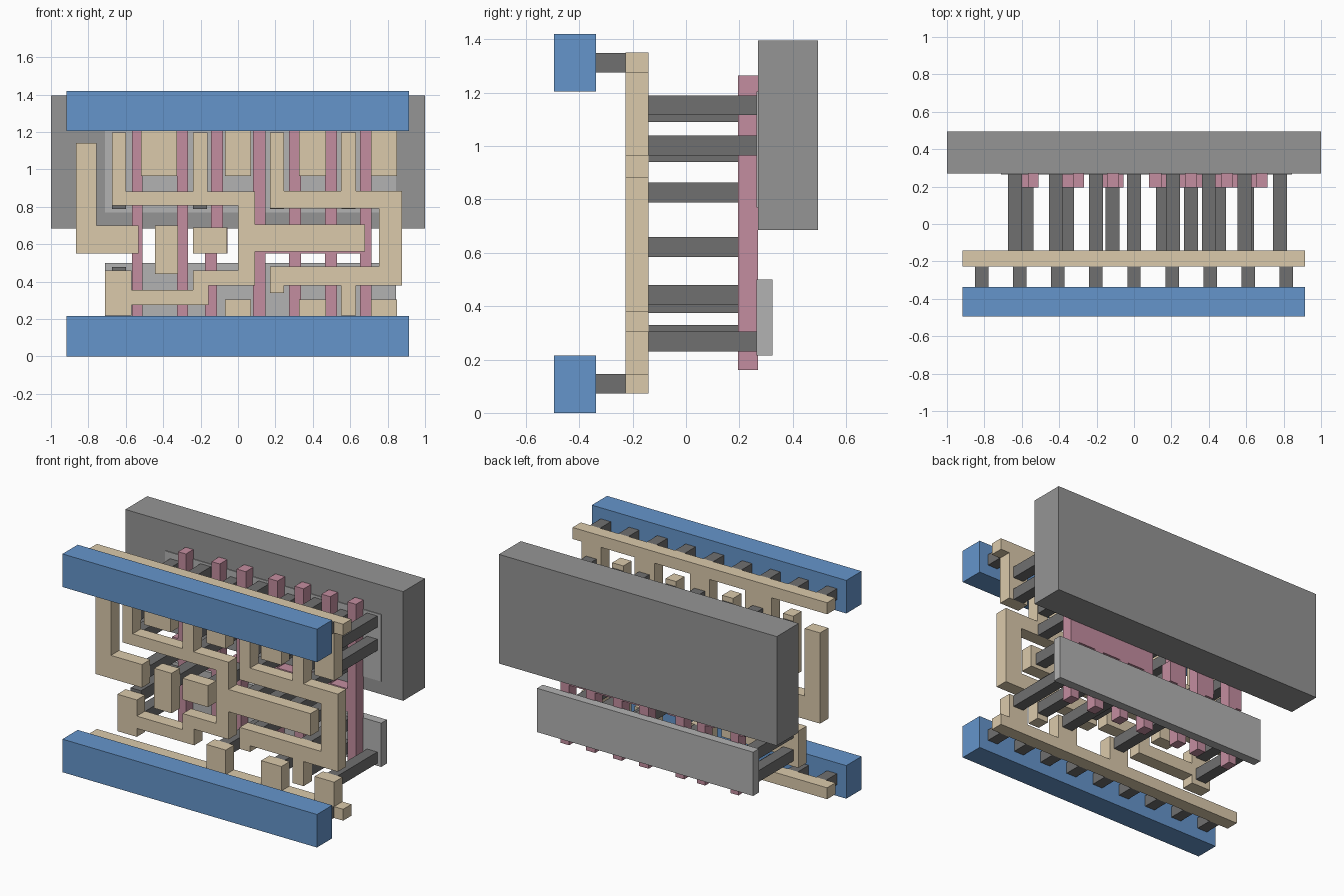
import bpy, bmesh

if "Cube" in bpy.data.objects:
    bpy.data.objects.remove(bpy.data.objects["Cube"])


def material(name, rgb):
    m = bpy.data.materials.new(name)
    m.diffuse_color = (*rgb, 1)
    m.use_nodes = True
    m.node_tree.nodes["Principled BSDF"].inputs["Base Color"].default_value = m.diffuse_color
    return m


BLUE = material("upper_metal_blue", (0.13, 0.30, 0.60))
TAN = material("local_metal_tan", (0.71, 0.59, 0.41))
PINK = material("gate_pink", (0.55, 0.27, 0.35))
DARK = material("contact_dark", (0.16, 0.16, 0.16))
WELL = material("well_grey", (0.30, 0.30, 0.30))
LIGHT = material("diffusion_grey", (0.45, 0.45, 0.45))


def slab(name, steps, ys, mat):
    """Right-angled outline in x-z, given as (x, next z) steps, extruded along y."""
    outline = []
    for i, (x, z) in enumerate(steps):
        outline += [(x, steps[i - 1][1]), (x, z)]
    bm = bmesh.new()
    face = bm.faces.new([bm.verts.new((x, ys[0], z)) for x, z in outline])
    ext = bmesh.ops.extrude_face_region(bm, geom=[face])
    moved = [v for v in ext["geom"] if isinstance(v, bmesh.types.BMVert)]
    bmesh.ops.translate(bm, verts=moved, vec=(0, ys[1] - ys[0], 0))
    bmesh.ops.recalc_face_normals(bm, faces=bm.faces)
    mesh = bpy.data.meshes.new(name)
    bm.to_mesh(mesh)
    bm.free()
    mesh.materials.append(mat)
    ob = bpy.data.objects.new(name, mesh)
    bpy.context.collection.objects.link(ob)
    return ob


def box(name, x0, x1, z0, z1, ys, mat):
    return slab(name, [(x0, z1), (x1, z0)], ys, mat)


def post(name, x, z, ys, size=0.074):
    h = size / 2
    return box(name, x - h, x + h, z - h, z + h, ys, DARK)


# Depth ranges of the layers, front to back
METAL = (-0.495, -0.338)
VIA = (-0.338, -0.15)
LOCAL = (-0.226, -0.141)
CONTACT = (-0.141, 0.267)
GATE = (0.194, 0.27)
DIFF = (0.265, 0.324)

# Well and the two diffusion strips
box("well", -1, 1, 0.685, 1.395, (0.27, 0.495), WELL)
box("upper_diffusion", -0.71, 0.845, 0.77, 1.205, DIFF, LIGHT)
box("lower_diffusion", -0.71, 0.845, 0.215, 0.5, DIFF, LIGHT)

# Blue power rails
box("lower_power_rail", -0.917, 0.915, 0, 0.215, METAL, BLUE)
box("upper_power_rail", -0.917, 0.915, 1.205, 1.42, METAL, BLUE)

# Tan rails with stubs reaching toward the middle
stubs = [(-0.518, -0.327), (-0.07, 0.07), (0.325, 0.47), (0.71, 0.85)]
steps = [(-0.917, 1.35), (0.915, 1.275)]
for a, b in reversed(stubs):
    steps += [(b, 0.965), (a, 1.275)]
slab("upper_local_rail", steps, LOCAL, TAN)
steps = [(0.915, 0.072), (-0.917, 0.146)]
for a, b in stubs[1:]:
    steps += [(a, 0.305), (b, 0.146)]
slab("lower_local_rail", steps, LOCAL, TAN)

# Tan local wiring
slab("left_input", [(-0.866, 1.14), (-0.756, 0.70), (-0.533, 0.55)], LOCAL, TAN)
box("middle_input", -0.445, -0.32, 0.44, 0.70, LOCAL, TAN)
box("right_input", -0.24, -0.058, 0.55, 0.69, LOCAL, TAN)
slab("inner_wire", [
    (-0.71, 0.46), (-0.57, 0.355), (-0.24, 0.46), (0.0, 0.807), (-0.674, 1.197),
    (-0.60, 0.882), (-0.24, 1.197), (-0.162, 0.882), (0.09, 0.705), (0.68, 0.56),
    (0.09, 0.38), (-0.157, 0.275), (-0.57, 0.22)], LOCAL, TAN)
slab("output_wire", [
    (0.17, 1.197), (0.245, 0.885), (0.55, 1.197), (0.63, 0.885), (0.877, 0.38),
    (0.63, 0.22), (0.55, 0.38), (0.245, 0.34), (0.17, 0.48), (0.755, 0.79)],
    LOCAL, TAN)

# Pink gates: two padded strips, one jogged strip, four strips on a shared plate
for name, a, b, pad in [("left_gate", -0.567, -0.511, -0.61),
                        ("middle_gate", -0.327, -0.267, -0.39)]:
    slab(name, [(a, 1.265), (b, 0.16), (a, 0.55), (pad, 0.70)], GATE, PINK)
slab("right_gate", [(-0.145, 1.265), (-0.08, 0.69), (-0.056, 0.55),
                    (-0.113, 0.16), (-0.176, 0.69)], GATE, PINK)
bars = [(0.08, 0.148), (0.272, 0.337), (0.465, 0.529), (0.652, 0.714)]
steps = []
for a, b in bars:
    steps += [(a, 1.265), (b, 0.70)]
steps[-1] = (bars[-1][1], 0.16)
for i in (2, 1, 0):
    steps += [(bars[i + 1][0], 0.55), (bars[i][1], 0.16)]
slab("output_gates", steps, GATE, PINK)

# Contacts from tan wiring to gates
for x in (-0.573, -0.357, -0.115, 0.155, 0.305, 0.455, 0.605):
    post("gate_contact", x, 0.622, (CONTACT[0], 0.269))

# Contacts from tan wiring to diffusion
diffusion_contacts = [
    ((-0.418, 0, 0.4, 0.78), (1.153, 1.002)),
    ((-0.637, -0.203, 0.208, 0.59), (1.127, 0.977, 0.826)),
    ((0, 0.4, 0.78), (0.268,)),
    ((-0.637, 0.59), (0.292,)),
    ((-0.637, 0.59), (0.442,)),
    ((0.208,), (0.411,)),
]
for xs, zs in diffusion_contacts:
    for x in xs:
        for z in zs:
            post("diffusion_contact", x, z, CONTACT)

# Vias between power rails and tan rails
for i in range(9):
    for z in (0.109, 1.3125):
        post("rail_via", (i - 4) * 0.2035, z, VIA, 0.072)
